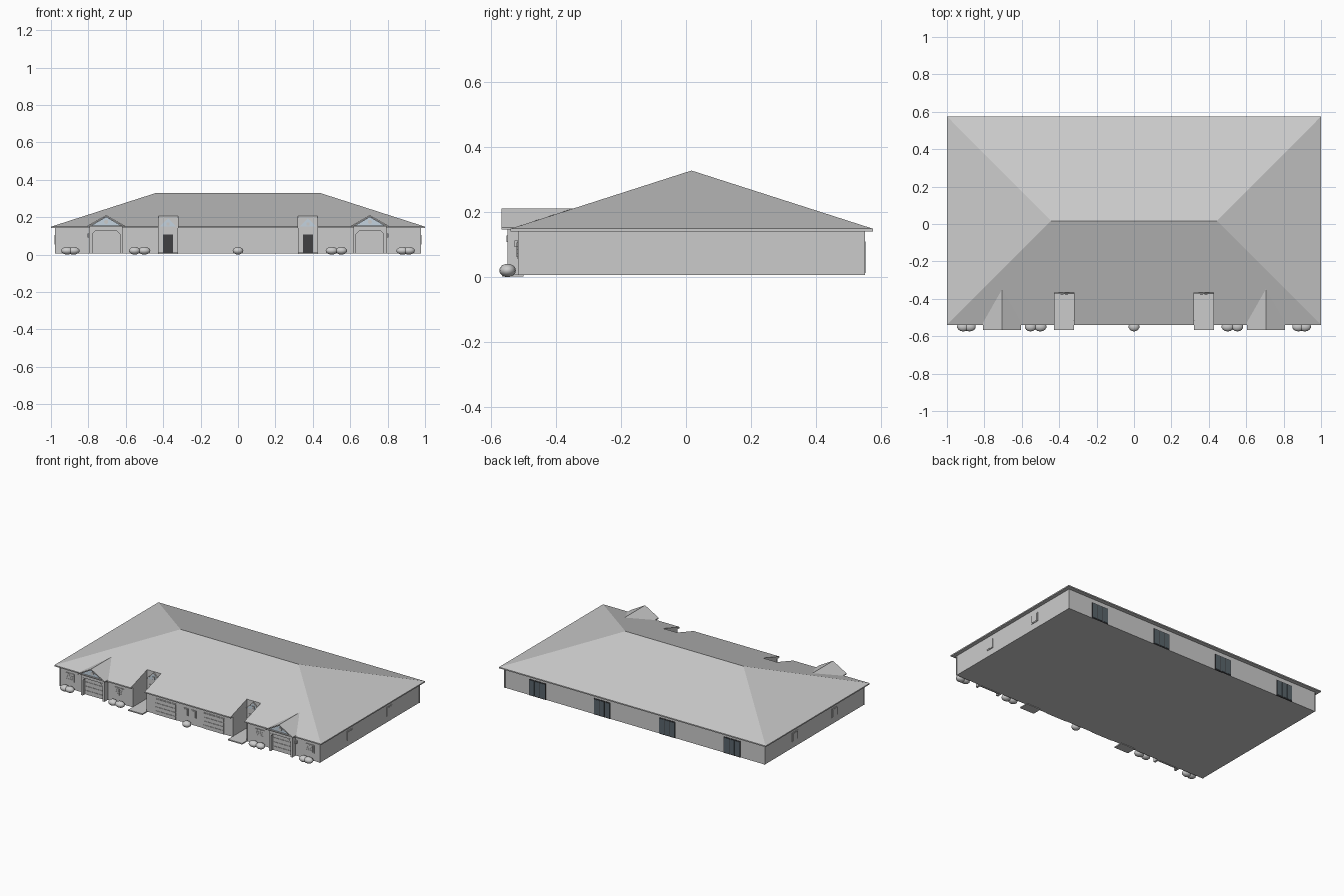
import bpy, bmesh, math

if "Cube" in bpy.data.objects:
    bpy.data.objects.remove(bpy.data.objects["Cube"])

def mat(name, col):
    m = bpy.data.materials.new(name)
    m.diffuse_color = (*col, 1)
    m.use_nodes = True
    m.node_tree.nodes["Principled BSDF"].inputs["Base Color"].default_value = m.diffuse_color
    return m

BLUE = mat("pale_blue_siding", (0.55, 0.65, 0.74))
DARK = mat("dark_door", (0.05, 0.05, 0.055))
GLASS = mat("dark_glass", (0.10, 0.13, 0.15))

def mesh_obj(name, verts, faces, m=None):
    me = bpy.data.meshes.new(name)
    me.from_pydata(verts, [], faces)
    bm = bmesh.new()
    bm.from_mesh(me)
    bmesh.ops.recalc_face_normals(bm, faces=bm.faces)
    bm.to_mesh(me)
    bm.free()
    ob = bpy.data.objects.new(name, me)
    bpy.context.collection.objects.link(ob)
    if m:
        me.materials.append(m)
    return ob

def box(name, x0, x1, y0, y1, z0, z1, m=None):
    v = [(x, y, z) for z in (z0, z1) for x, y in ((x0, y0), (x1, y0), (x1, y1), (x0, y1))]
    f = [(3, 2, 1, 0), (4, 5, 6, 7)] + [(i, (i + 1) % 4, (i + 1) % 4 + 4, i + 4) for i in range(4)]
    return mesh_obj(name, v, f, m)

def prism(name, prof, y0, back, m=None):
    """Extrude an xz profile from y0 to back(z)."""
    n = len(prof)
    v = [(x, y0, z) for x, z in prof] + [(x, back(z), z) for x, z in prof]
    f = [tuple(range(n)), tuple(range(2 * n - 1, n - 1, -1))]
    f += [(i, (i + 1) % n, (i + 1) % n + n, i + n) for i in range(n)]
    return mesh_obj(name, v, f, m)

def cut(ob, cutter):
    b = ob.modifiers.new("notch", 'BOOLEAN')
    b.operation, b.solver, b.object = 'DIFFERENCE', 'EXACT', cutter

def main_roof_y(z):
    return -0.54 + max(0, z - 0.149) / 0.323

FRONT, BACK, SIDE, BASE = -0.514, 0.548, 0.975, 0.006

# Main walls and hipped roof with fascia
walls = box("walls", -SIDE, SIDE, FRONT, BACK, BASE, 0.142)
y0, y1, yr = -0.54, 0.575, 0.017
rect = [(-1, y0), (1, y0), (1, y1), (-1, y1)]
rv = [(x, y, 0.141) for x, y in rect] + [(x, y, 0.149) for x, y in rect]
rv += [(-0.443, yr, 0.328), (0.443, yr, 0.328)]
rf = [(3, 2, 1, 0)] + [(i, (i + 1) % 4, (i + 1) % 4 + 4, i + 4) for i in range(4)]
rf += [(4, 5, 9, 8), (5, 6, 9), (6, 7, 8, 9), (7, 4, 8)]
roof = mesh_obj("hip_roof", rv, rf)

def garage_door(name, cx, w, y, top):
    box(name + "_frame", cx - w / 2 - 0.004, cx + w / 2 + 0.004, y - 0.001, y + 0.006, BASE, top + 0.004)
    step = (top - BASE) / 4
    for i in range(4):
        z = BASE + i * step
        box(name + "_panel", cx - w / 2, cx + w / 2, y - 0.004, y, z + 0.001, z + step - 0.001)

def front_window(cx):
    box("window_trim", cx - 0.033, cx + 0.033, FRONT - 0.004, FRONT + 0.002, 0.056, 0.112)
    box("window_pane", cx - 0.024, cx + 0.024, FRONT - 0.005, FRONT, 0.062, 0.106)
    for z in (0.073, 0.084, 0.095):
        box("window_bar", cx - 0.024, cx + 0.024, FRONT - 0.007, FRONT, z - 0.001, z + 0.001)
    box("window_bar", cx - 0.001, cx + 0.001, FRONT - 0.007, FRONT, 0.062, 0.106)

def bush(cx, r=0.033):
    bpy.ops.mesh.primitive_uv_sphere_add(segments=14, ring_count=8, radius=1, location=(cx, -0.549, 0.0205))
    ob = bpy.context.object
    ob.name = "bush"
    ob.scale = (r, 0.0255, 0.0205)
    bpy.ops.object.shade_smooth()

for s in (-1, 1):
    # Recessed entry porch cut through walls and roof
    px = s * 0.374
    cutter = box("porch_cutter", px - 0.052, px + 0.052, -0.7, -0.365, 0.010, 0.5)
    cutter.hide_render = True
    cutter.hide_viewport = True
    cut(walls, cutter)
    cut(roof, cutter)
    box("porch_slab", px - 0.053, px + 0.053, -0.566, -0.50, BASE - 0.004, 0.010)
    box("entry_door_frame", px - 0.032, px + 0.032, -0.371, -0.36, 0.010, 0.113)
    box("entry_door", px - 0.026, px + 0.026, -0.374, -0.365, 0.010, 0.107, DARK)
    for dx in (-0.012, 0.012):
        for z in (0.02, 0.05, 0.08):
            box("entry_door_panel", px + dx - 0.008, px + dx + 0.008, -0.376, -0.37, z, z + 0.02, DARK)
    prism("porch_gable_panel", [(px - 0.05, 0.150), (px + 0.05, 0.150), (px, 0.198)], -0.369, lambda z: -0.36, BLUE)
    prism("porch_gable_trim", [(px - 0.052, 0.150), (px - 0.044, 0.150), (px, 0.193), (px + 0.044, 0.150),
          (px + 0.052, 0.150), (px, 0.201)], -0.373, lambda z: -0.362)
    box("porch_gable_vent", px - 0.008, px + 0.008, -0.373, -0.36, 0.155, 0.172)
    for e in (-1, 1):
        ex = px + e * 0.0535
        box("porch_corner_trim", ex - 0.003, ex + 0.003, FRONT - 0.003, FRONT + 0.002, BASE, 0.142)

    # Projecting garage bay: posts, header, gable and its roof
    gx = s * 0.705
    for e in (-1, 1):
        a = gx + e * 0.081
        box("garage_post", a - 0.007, a + 0.007, -0.550, FRONT, BASE, 0.150)
        b = gx + e * 0.071
        prism("garage_bracket", [(b + e * 0.004, 0.128), (b - e * 0.015, 0.128), (b + e * 0.004, 0.108)],
              -0.552, lambda z: -0.54)
    box("garage_header", gx - 0.088, gx + 0.088, -0.550, FRONT, 0.126, 0.150)
    garage_door("bay_garage_door", gx, 0.148, -0.524, 0.122)
    prism("garage_gable", [(gx - 0.09, 0.149), (gx + 0.09, 0.149), (gx, 0.202)], -0.552, lambda z: -0.50, BLUE)
    prism("garage_gable_roof", [(gx - 0.102, 0.146), (gx - 0.102, 0.153), (gx, 0.211), (gx + 0.102, 0.153),
          (gx + 0.102, 0.146), (gx, 0.203)], -0.568, main_roof_y)
    box("gable_tie_beam", gx - 0.085, gx + 0.085, -0.562, -0.55, 0.149, 0.155)
    bpy.ops.mesh.primitive_cylinder_add(vertices=16, radius=0.011, depth=0.008,
                                        location=(gx, -0.553, 0.175), rotation=(math.pi / 2, 0, 0))
    bpy.context.object.name = "gable_round_vent"
    lx = gx + s * 0.096
    box("lantern", lx - 0.004, lx + 0.004, -0.528, FRONT, 0.092, 0.112)

    # Flush garage doors, windows, bushes
    garage_door("flush_garage_door", s * 0.18, 0.15, FRONT - 0.001, 0.112)
    front_window(s * 0.9)
    front_window(s * 0.527)
    box("small_window_trim", s * 0.03 - 0.018, s * 0.03 + 0.018, FRONT - 0.004, FRONT, 0.058, 0.108)
    box("small_window", s * 0.03 - 0.013, s * 0.03 + 0.013, FRONT - 0.006, FRONT, 0.063, 0.103)
    for c in (0.905, 0.527):
        bush(s * (c - 0.026))
        bush(s * (c + 0.026), 0.031) if c < 0.6 else bush(s * (c + 0.008))

    # Side windows
    for wy in (-0.197, 0.226):
        xs = sorted((s * 0.97, s * 0.979))
        box("side_window_trim", *xs, wy - 0.029, wy + 0.029, 0.048, 0.109)
        xs = sorted((s * 0.97, s * 0.981))
        box("side_window_pane", *xs, wy - 0.024, wy + 0.024, 0.053, 0.104)

    # Rear sliding glass doors
    for dx in (0.244, 0.73):
        c = s * dx
        box("patio_door_frame", c - 0.062, c + 0.062, BACK - 0.004, BACK + 0.003, BASE, 0.115, DARK)
        for e in (-0.04, 0, 0.04):
            box("patio_door_glass", c + e - 0.018, c + e + 0.018, BACK, BACK + 0.005, 0.012, 0.110, GLASS)
bush(0, 0.029)

# Corner boards
for sx in (-1, 1):
    for y in (FRONT, BACK):
        box("corner_board", sx * SIDE - 0.003, sx * SIDE + 0.003, y - 0.003, y + 0.003, BASE, 0.142)
